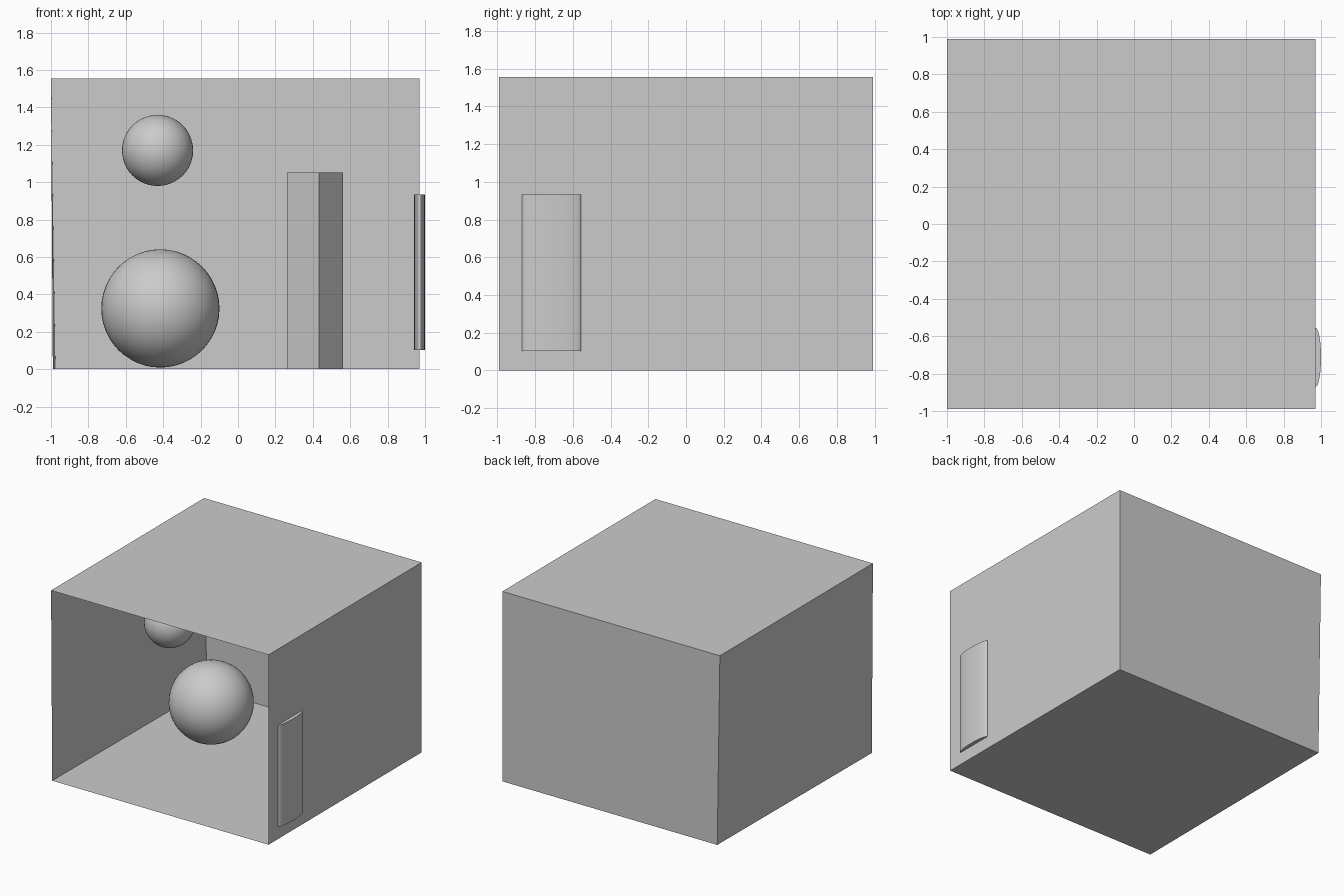
import bpy, bmesh
from math import radians

default = bpy.data.objects.get("Cube")
if default:
    bpy.data.objects.remove(default, do_unlink=True)

# One plain grey for everything
grey = bpy.data.materials.new("plain_grey")
grey.use_nodes = True
colour = (0.6, 0.6, 0.6, 1)
grey.diffuse_color = colour
grey.node_tree.nodes["Principled BSDF"].inputs["Base Color"].default_value = colour


def finish(name):
    obj = bpy.context.object
    obj.name = name
    obj.data.materials.append(grey)
    return obj


# Room: a thin-walled box, open at the front
bpy.ops.mesh.primitive_cube_add(size=1, location=(0, 0, 0))
room = finish("room_shell")
bm = bmesh.new()
bm.from_mesh(room.data)
bmesh.ops.scale(bm, vec=(1.97, 1.98, 1.555), verts=bm.verts)
bmesh.ops.translate(bm, vec=(-0.015, 0, 0.7775), verts=bm.verts)
front = [f for f in bm.faces if f.normal.y < -0.5]
bmesh.ops.delete(bm, geom=front, context="FACES_ONLY")
# The left-hand wall leans in slightly at its foot
for v in bm.verts:
    if v.co.x < 0 and v.co.z < 0.1:
        v.co.x += 0.024 if v.co.y > 0 else 0.01
bm.to_mesh(room.data)
bm.free()

# Two balls
for name, radius, place in (
    ("large_ball", 0.316, (-0.415, 0.246, 0.325)),
    ("small_ball", 0.19, (-0.43, -0.27, 1.17)),
):
    bpy.ops.mesh.primitive_uv_sphere_add(
        segments=48, ring_count=24, radius=radius, location=place)
    finish(name)
    bpy.ops.object.shade_smooth()

# Tall turned block standing on the floor
bpy.ops.mesh.primitive_cube_add(
    size=1, location=(0.411, 0.4, 0.526), rotation=(0, 0, radians(-37)))
block = finish("tall_block")
block.scale = (0.214, 0.214, 1.052)

# Flattened column set into the side wall
bpy.ops.mesh.primitive_cylinder_add(
    vertices=48, radius=1, depth=1, location=(0.971, -0.713, 0.518))
column = finish("flattened_column")
column.scale = (0.029, 0.157, 0.832)
bpy.ops.object.transform_apply(location=False, rotation=False, scale=True)
bpy.ops.object.shade_smooth_by_angle(angle=radians(40))
